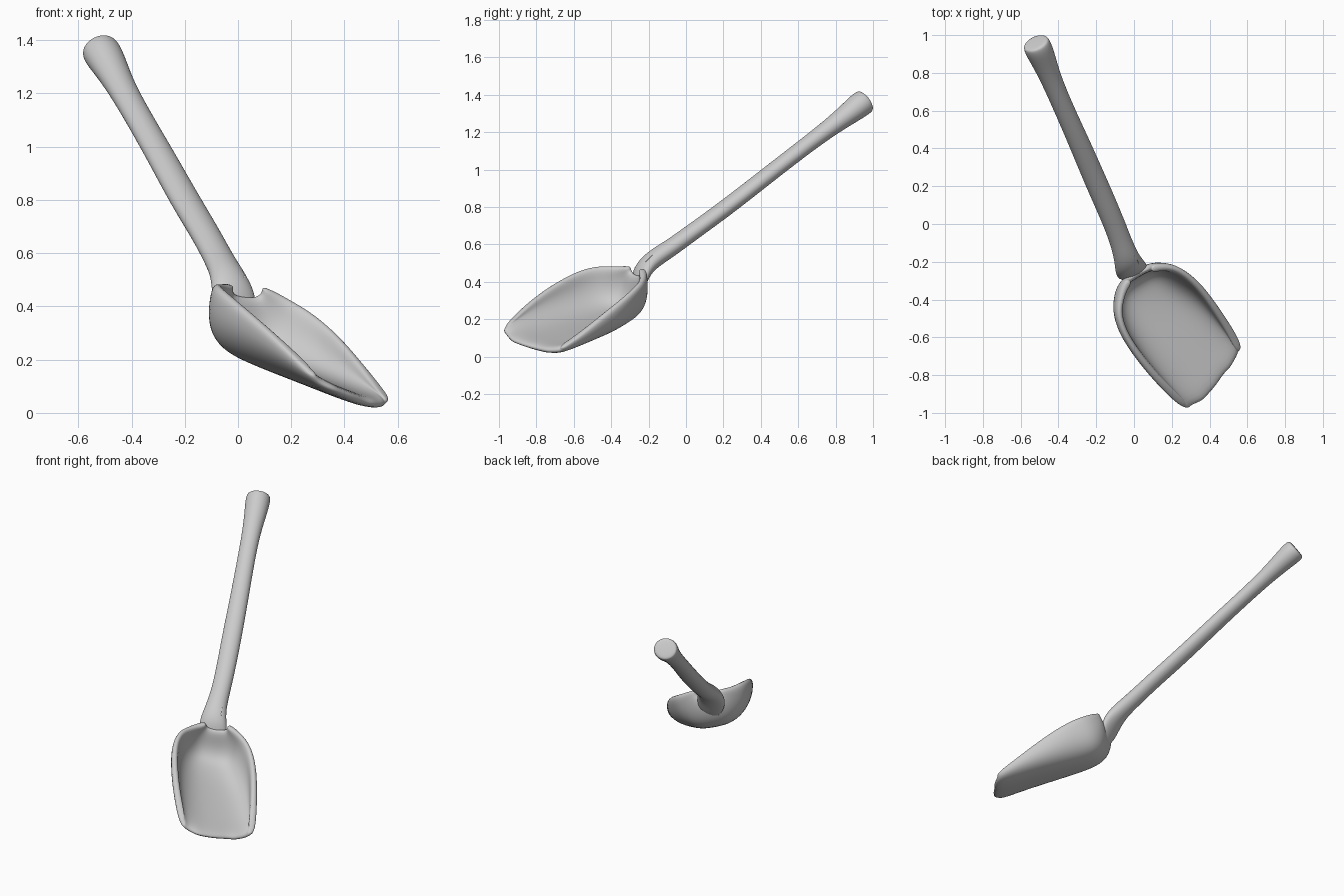
import bpy, bmesh, math, random
from mathutils import Vector as V

random.seed(4)
old = bpy.data.objects.get("Cube")
if old:
    bpy.data.objects.remove(old)

grey = bpy.data.materials.new("worn grey")
grey.use_nodes = True
grey.diffuse_color = (0.6, 0.6, 0.6, 1)
grey.node_tree.nodes["Principled BSDF"].inputs["Base Color"].default_value = (0.6, 0.6, 0.6, 1)


def loft(name, rows, closed):
    """Skin a list of equal-length point rows; closed rows get end caps."""
    bm = bmesh.new()
    grid = [[bm.verts.new(p) for p in row] for row in rows]
    n = len(rows[0])
    for a, b in zip(grid, grid[1:]):
        for j in range(n if closed else n - 1):
            k = (j + 1) % n
            bm.faces.new((a[j], a[k], b[k], b[j]))
    if closed:
        bm.faces.new(grid[0])
        bm.faces.new(grid[-1])
    bmesh.ops.recalc_face_normals(bm, faces=bm.faces)
    mesh = bpy.data.meshes.new(name)
    bm.to_mesh(mesh)
    bm.free()
    mesh.materials.append(grey)
    mesh.polygons.foreach_set("use_smooth", [True] * len(mesh.polygons))
    obj = bpy.data.objects.new(name, mesh)
    bpy.context.collection.objects.link(obj)
    return obj


# Scoop: each section runs from right rim, under the keel, to left rim
sections = [
    ((-.04, -.29, .49), (.09, -.22, .48), (.02, -.24, .44)),
    ((-.07, -.34, .49), (.14, -.21, .46), (-.01, -.25, .33)),
    ((-.09, -.41, .49), (.21, -.21, .42), (.00, -.29, .23)),
    ((-.10, -.48, .49), (.28, -.24, .38), (.04, -.38, .19)),
    ((-.07, -.60, .46), (.37, -.32, .31), (.13, -.48, .15)),
    ((.05, -.77, .36), (.46, -.45, .21), (.26, -.63, .10)),
    ((.16, -.89, .26), (.53, -.56, .12), (.36, -.75, .06)),
    ((.26, -.98, .17), (.57, -.64, .06), (.43, -.85, .035)),
]
STEPS = 16
rows = []
for i, (right, left, keel) in enumerate(sections):
    right, left, keel = V(right), V(left), V(keel)
    mid, half = (right + left) / 2, (left - right) / 2
    row = []
    for j in range(STEPS + 1):
        t = math.pi * j / STEPS
        c, s = math.cos(t), math.sin(t)
        across = math.copysign(abs(c) ** 0.75, c)
        p = mid - half * across + (keel - mid) * max(s, 0) ** 0.75
        if i == len(sections) - 1:          # chipped lip
            p += V((.6, -.7, 0)) * random.uniform(-.015, .012)
        row.append(p)
    rows.append(row)
scoop = loft("scoop", rows, False)

# Make sure the shell thickens towards the hollow side
floor = scoop.data.polygons[4 * STEPS + STEPS // 2]
shell = scoop.modifiers.new("shell", "SOLIDIFY")
shell.thickness = 0.042
shell.offset = 1 if floor.normal.z > 0 else -1
soft = scoop.modifiers.new("soft", "SUBSURF")
soft.levels = soft.render_levels = 2

# Handle: oval rings along a path, flared at the knob and the neck
path = [  # centre, half width, half height
    ((.015, -.275, .31), .05, .015),
    ((-.005, -.255, .39), .085, .03),
    ((-.02, -.235, .46), .085, .045),
    ((-.04, -.18, .52), .066, .05),
    ((-.07, -.09, .575), .058, .047),
    ((-.12, .04, .67), .058, .045),
    ((-.20, .22, .80), .060, .045),
    ((-.29, .43, .965), .056, .044),
    ((-.38, .63, 1.12), .053, .044),
    ((-.44, .77, 1.225), .056, .048),
    ((-.48, .87, 1.30), .068, .060),
    ((-.505, .925, 1.343), .075, .069),
    ((-.518, .955, 1.365), .072, .068),
    ((-.522, .963, 1.371), .062, .058),
]
SIDES = 20
rings = []
for i, (centre, wide, high) in enumerate(path):
    ahead = V(path[min(i + 1, len(path) - 1)][0])
    behind = V(path[max(i - 1, 0)][0])
    axis = (ahead - behind).normalized()
    side = V((.92, .39, 0))
    side = (side - axis * side.dot(axis)).normalized()
    up = side.cross(axis)
    rings.append([V(centre) + side * wide * math.cos(a) + up * high * math.sin(a)
                  for a in (2 * math.pi * j / SIDES for j in range(SIDES))])
handle = loft("handle", rings, True)
soft = handle.modifiers.new("soft", "SUBSURF")
soft.levels = soft.render_levels = 2

# Two raised creases where the neck meets the scoop
for name, dx, dy in (("right_crease", -.045, -.02), ("left_crease", .03, .01)):
    line = [V((-.045 + dx * .5, -.13 + dy * .5, .585)),
            V((-.03 + dx * .8, -.18 + dy, .55)),
            V((-.005 + dx, -.235 + dy, .50))]
    ridge = [[p + V((math.cos(a), math.sin(a) * .5, math.sin(a))) * .012
              for a in (math.tau * j / 8 for j in range(8))] for p in line]
    crease = loft(name, ridge, True)
    soft = crease.modifiers.new("soft", "SUBSURF")
    soft.levels = soft.render_levels = 2
